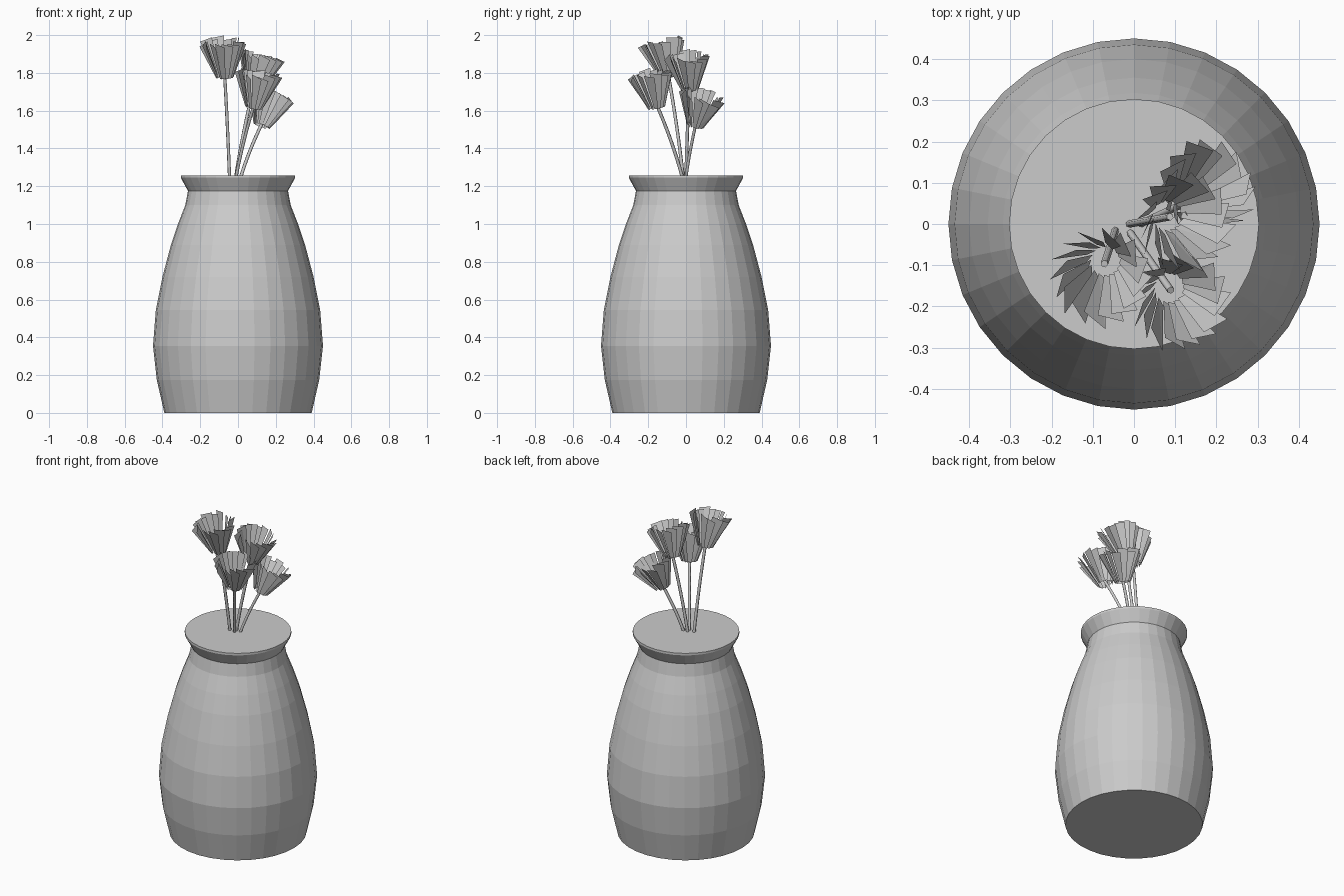
import bpy, bmesh, math, random
from mathutils import Vector

random.seed(4)
cube = bpy.data.objects.get("Cube")
if cube:
    bpy.data.objects.remove(cube, do_unlink=True)

grey = bpy.data.materials.new("plain grey")
grey.use_nodes = True
grey.diffuse_color = (0.6, 0.6, 0.6, 1)
grey.node_tree.nodes["Principled BSDF"].inputs["Base Color"].default_value = (0.6, 0.6, 0.6, 1)


def add_object(name, mesh):
    mesh.materials.clear()
    mesh.materials.append(grey)
    obj = bpy.data.objects.new(name, mesh)
    bpy.context.collection.objects.link(obj)
    return obj


def finish(name, bm):
    mesh = bpy.data.meshes.new(name)
    bm.to_mesh(mesh)
    bm.free()
    return add_object(name, mesh)


# Vase: a closed, faceted lathe of (radius, height) points
def make_vase(profile, sides=32):
    bm = bmesh.new()
    rings = []
    for r, z in profile:
        angles = [math.tau * i / sides for i in range(sides)]
        rings.append([bm.verts.new((r * math.cos(a), r * math.sin(a), z)) for a in angles])
    for low, high in zip(rings, rings[1:]):
        for i in range(sides):
            j = (i + 1) % sides
            bm.faces.new((low[i], low[j], high[j], high[i]))
    bm.faces.new(rings[0][::-1])
    bm.faces.new(rings[-1])
    return finish("vase", bm)


make_vase([(0.39, 0), (0.43, 0.175), (0.45, 0.355), (0.435, 0.545), (0.4, 0.72),
           (0.355, 0.89), (0.318, 1.0), (0.279, 1.1), (0.265, 1.175),
           (0.303, 1.245), (0.303, 1.258)])


# Stem: a thin tube that bends towards the flower axis
def make_stem(name, foot, base, axis):
    curve = bpy.data.curves.new(name, "CURVE")
    curve.dimensions = "3D"
    curve.bevel_depth = 0.009
    curve.bevel_resolution = 1
    curve.use_fill_caps = True
    spline = curve.splines.new("POLY")
    steps = 8
    spline.points.add(steps)
    end = base + axis * 0.03
    middle = (foot + end) / 2 + Vector((foot.x - end.x, foot.y - end.y, 0)) * 0.12
    for i, point in enumerate(spline.points):
        t = i / steps
        p = foot * (1 - t) ** 2 + middle * 2 * t * (1 - t) + end * t * t
        point.co = (*p, 1)
    helper = bpy.data.objects.new(name + "_path", curve)
    bpy.context.collection.objects.link(helper)
    graph = bpy.context.evaluated_depsgraph_get()
    mesh = bpy.data.meshes.new_from_object(helper.evaluated_get(graph))
    bpy.data.objects.remove(helper, do_unlink=True)
    add_object(name, mesh)


# Blossom: a cone of overlapping flat petals, each turned so one edge sticks out
def make_blossom(name, base, axis, length, count=16):
    turn = axis.to_track_quat("Z", "Y")
    bm = bmesh.new()

    def corner(angle, radius, height):
        local = Vector((radius * math.cos(angle), radius * math.sin(angle), height))
        return bm.verts.new(base + turn @ local)

    for i in range(count):
        a = math.tau * i / count + random.uniform(-0.06, 0.06)
        half = 0.27
        top = length + random.uniform(-0.012, 0.012)
        flare = random.uniform(0.118, 0.13)
        inner_low = corner(a - half, 0.034, 0)
        outer_low = corner(a + half, 0.046, 0)
        outer_top = corner(a + half, flare, top - 0.006)
        inner_top = corner(a - half, 0.092, top + 0.008)
        bm.faces.new((inner_low, outer_low, outer_top))
        bm.faces.new((inner_low, outer_top, inner_top))
    finish(name, bm)


# Each flower: stem foot, blossom base, blossom rim centre
flowers = {
    "tall": ((-0.045, -0.015, 1.25), (-0.07, -0.09, 1.775), (-0.08, -0.13, 1.963)),
    "back": ((-0.012, 0.0, 1.25), (0.08, 0.02, 1.71), (0.125, 0.005, 1.885)),
    "front": ((-0.01, -0.02, 1.25), (0.085, -0.155, 1.615), (0.11, -0.19, 1.795)),
    "low": ((0.015, 0.0, 1.25), (0.125, 0.05, 1.52), (0.18, 0.085, 1.675)),
}
for label, points in flowers.items():
    foot, base, rim = map(Vector, points)
    axis = (rim - base).normalized()
    make_stem(label + "_flower_stem", foot, base, axis)
    make_blossom(label + "_flower_petals", base, axis, (rim - base).length)
